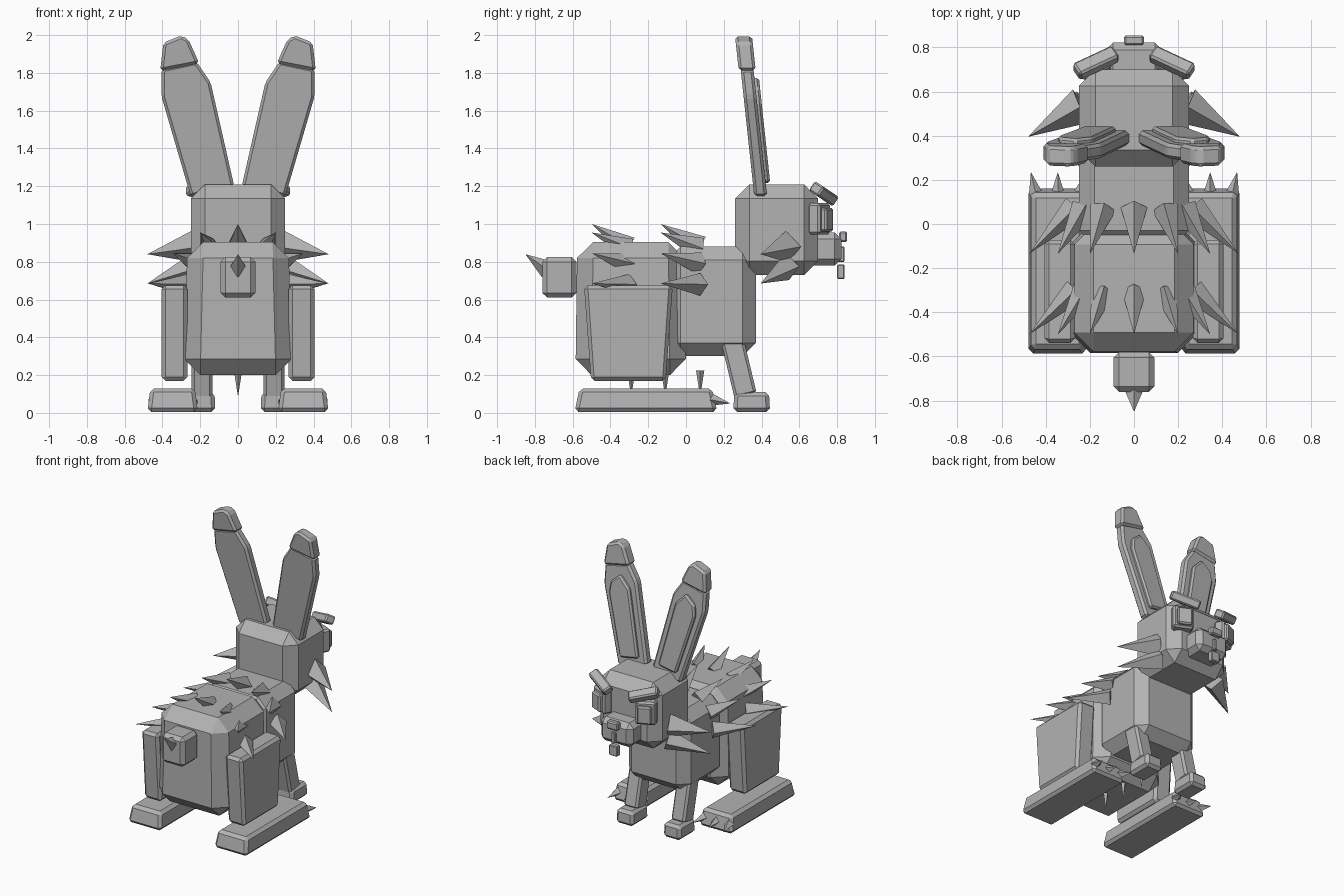
import bpy, bmesh, math
from mathutils import Vector, Matrix, Euler

if "Cube" in bpy.data.objects:
    bpy.data.objects.remove(bpy.data.objects["Cube"])

grey = bpy.data.materials.new("stone grey")
grey.diffuse_color = (0.45, 0.45, 0.45, 1)
grey.use_nodes = True
grey.node_tree.nodes["Principled BSDF"].inputs["Base Color"].default_value = grey.diffuse_color


def finish(name, bm, mirror=False):
    """Turn a bmesh in world space into an object, optionally mirrored in x."""
    bmesh.ops.recalc_face_normals(bm, faces=bm.faces)
    me = bpy.data.meshes.new(name)
    bm.to_mesh(me)
    bm.free()
    me.materials.append(grey)
    ob = bpy.data.objects.new(name, me)
    bpy.context.collection.objects.link(ob)
    if mirror:
        ob.modifiers.new("Mirror", 'MIRROR').use_mirror_merge = False
    return ob


def chamfer(bm, width):
    if width:
        bmesh.ops.bevel(bm, geom=bm.edges[:], offset=width, segments=1,
                        affect='EDGES', clamp_overlap=True)


def block(name, x, y, z, bevel, mirror=False, top=(1, 1), rot=(0, 0, 0)):
    """Chamfered box given by its (min, max) ranges; top scales the upper end."""
    lo, hi = Vector((x[0], y[0], z[0])), Vector((x[1], y[1], z[1]))
    size, mid = hi - lo, (lo + hi) / 2
    bm = bmesh.new()
    bmesh.ops.create_cube(bm, size=1)
    for v in bm.verts:
        s = top if v.co.z > 0 else (1, 1)
        v.co = Vector((v.co.x * size.x * s[0], v.co.y * size.y * s[1], v.co.z * size.z))
    chamfer(bm, bevel)
    turn = Euler([math.radians(a) for a in rot]).to_matrix().to_4x4()
    bmesh.ops.transform(bm, matrix=Matrix.Translation(mid) @ turn, verts=bm.verts)
    return finish(name, bm, mirror)


def spike(name, base, tip, r, mirror=False, sides=4):
    """Pointed pyramid from base centre to tip."""
    base, tip = Vector(base), Vector(tip)
    d = tip - base
    bm = bmesh.new()
    bmesh.ops.create_cone(bm, cap_ends=True, segments=sides, radius1=r,
                          radius2=0, depth=d.length)
    m = Matrix.Translation((base + tip) / 2) @ d.to_track_quat('Z', 'Y').to_matrix().to_4x4()
    bmesh.ops.transform(bm, matrix=m, verts=bm.verts)
    bmesh.ops.remove_doubles(bm, verts=bm.verts, dist=1e-5)
    return finish(name, bm, mirror)


def ear_slab(name, outline, back, front, bevel):
    """Outline in x-z, leaning backward with height, given thickness."""
    bm = bmesh.new()
    rings = []
    for off in (back, front):
        rings.append([bm.verts.new((x, 0.395 - 0.107 * (z - 1.15) + off, z)) for x, z in outline])
    n = len(outline)
    bm.faces.new(rings[0])
    bm.faces.new(rings[1][::-1])
    for i in range(n):
        j = (i + 1) % n
        bm.faces.new((rings[0][i], rings[0][j], rings[1][j], rings[1][i]))
    bmesh.ops.recalc_face_normals(bm, faces=bm.faces)
    chamfer(bm, bevel)
    return finish(name, bm, True)


# Body, head and tail
block("hips", (-.285, .285), (-.585, 0), (.2, .905), .085, top=(.94, .97))
block("chest", (-.25, .25), (-.1, .37), (.3, .88), .07)
block("head", (-.25, .25), (.26, .7), (.73, 1.21), .075)
block("tail", (-.092, .092), (-.76, -.58), (.61, .825), .025)
spike("tail_spike", (0, -.735, .76), (0, -.85, .84), .05)

# Face
block("snout", (-.13, .13), (.6, .822), (.78, .955), .035)
block("nose", (-.045, .045), (.81, .853), (.905, .96), .008)
block("mouth_line", (-.015, .015), (.8, .84), (.8, .88), .005)
block("front_teeth", (-.033, .033), (.8, .84), (.71, .785), .005)
block("eye", (.105, .245), (.67, .74), (.945, 1.11), .012, True, rot=(0, 0, -25))
block("pupil", (.135, .235), (.71, .765), (.96, 1.085), .01, True, rot=(0, 0, -25))
block("brow", (.07, .275), (.695, .765), (1.13, 1.19), .01, True, rot=(-30, -16, -25))

# Cheek spikes
spike("upper_cheek_spike", (.235, .535, .88), (.48, .395, .84), .085, True)
spike("lower_cheek_spike", (.225, .535, .775), (.48, .395, .685), .075, True)

# Ears
ear_slab("ear", [(.25, 1.145), (.405, 1.675), (.405, 1.82), (.22, 1.86),
                 (.145, 1.75), (.02, 1.2)], -.034, .034, .015)
ear_slab("ear_tip", [(.412, 1.81), (.395, 1.96), (.3, 1.998), (.262, 1.977),
                     (.205, 1.85)], -.045, .045, .015)
ear_slab("inner_ear", [(.225, 1.215), (.345, 1.64), (.335, 1.72), (.265, 1.78),
                       (.185, 1.70), (.08, 1.24)], .02, .058, .012)

# Legs and feet
block("front_leg", (.135, .245), (.215, .335), (.085, .435), .015, True, rot=(13.5, 0, 0))
block("front_paw", (.12, .26), (.25, .445), (.005, .11), .02, True, top=(.94, .94))
block("thigh", (.268, .405), (-.54, -.07), (.17, .675), .02, True)
for v in bpy.data.objects["thigh"].data.vertices:      # narrower toward the foot
    v.co.y = -.305 + (v.co.y + .305) * (.84 + .16 * (v.co.z - .17) / .505)
block("hind_foot", (.212, .48), (-.59, .165), (.005, .13), .02, True, top=(.88, .93))

# Toe claws
for i, (bx, tx) in enumerate([(.245, .215), (.345, .345), (.445, .467)]):
    spike(f"toe_claw_{i + 1}", (bx, .135, .07), (tx, .235, .05), .032, True)

# Spines in two rows over the back: x base, z base, x tip, z tip
SPINES = [(0, .88, 0, 1.0), (.14, .87, .2, .955), (.225, .79, .345, .845), (.265, .68, .475, .685)]
for row, y0, y1, r in (("front", .075, -.135, .06), ("rear", -.3, -.5, .055)):
    for i, (xb, zb, xt, zt) in enumerate(SPINES):
        spike(f"{row}_spine_{i + 1}", (xb, y0, zb), (xt, y1, zt), r, i > 0)

# Belly spikes
for i, y in enumerate((-.29, -.11, .075)):
    spike(f"belly_spike_{i + 1}", (0, y, .225), (0, y, .085), .022)
